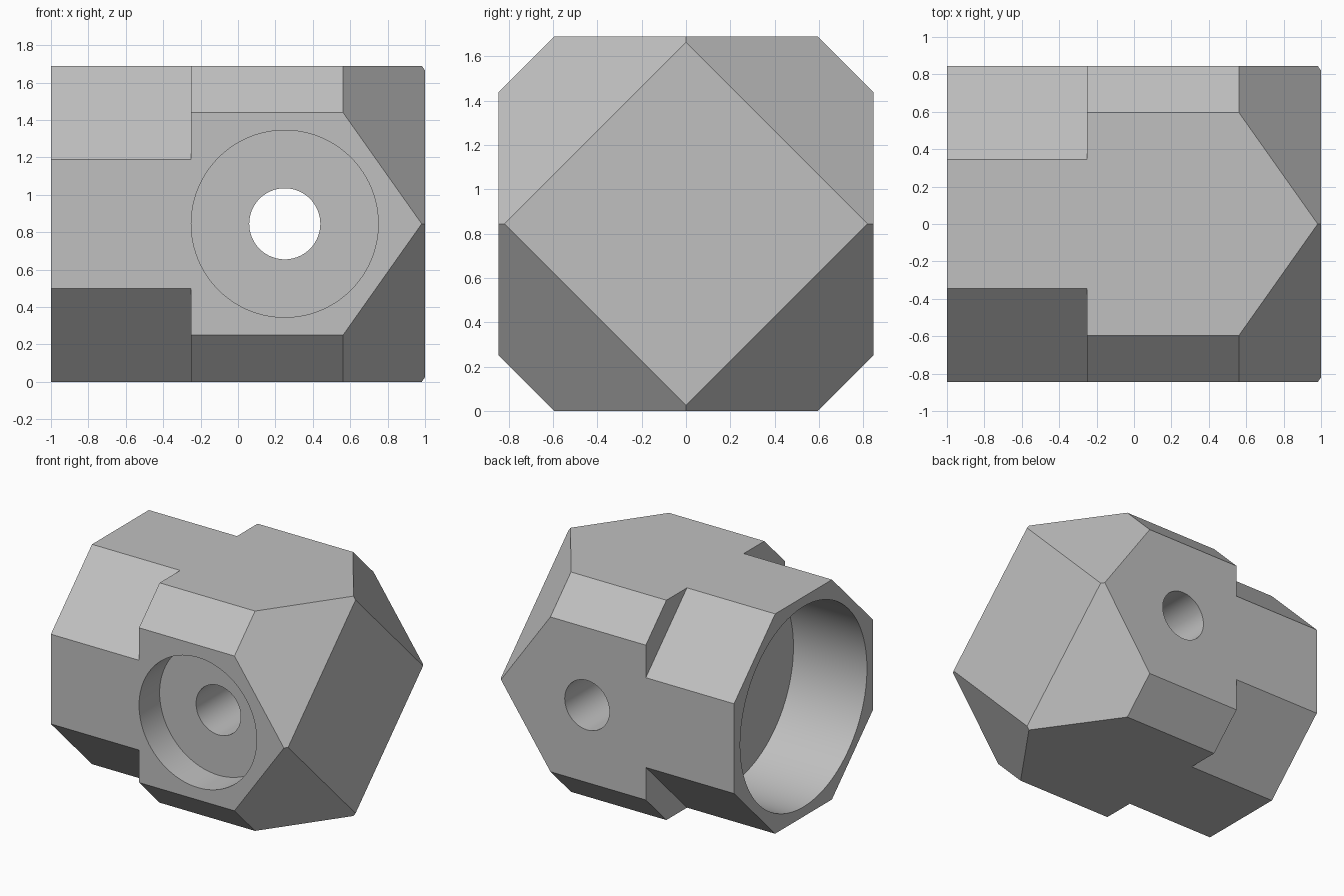
import bpy, bmesh, math
from mathutils import Matrix, Vector

cube = bpy.data.objects.get("Cube")
if cube:
    bpy.data.objects.remove(cube, do_unlink=True)

HALF = 0.845            # half of the square section
SIGNS = [(sy, sz) for sy in (-1, 1) for sz in (-1, 1)]

grey = bpy.data.materials.new("plain_grey")
grey.use_nodes = True
COLOUR = (0.53, 0.53, 0.53, 1)
grey.diffuse_color = COLOUR
grey.node_tree.nodes["Principled BSDF"].inputs["Base Color"].default_value = COLOUR


def make_object(name, bm):
    bmesh.ops.recalc_face_normals(bm, faces=bm.faces)
    mesh = bpy.data.meshes.new(name)
    bm.to_mesh(mesh)
    bm.free()
    mesh.materials.append(grey)
    obj = bpy.data.objects.new(name, mesh)
    bpy.context.collection.objects.link(obj)
    return obj


def slice_off(bm, point, normal):
    """Cut away everything beyond a plane and cap the cut."""
    geom = bm.verts[:] + bm.edges[:] + bm.faces[:]
    cut = bmesh.ops.bisect_plane(bm, geom=geom, plane_co=point, plane_no=normal, clear_outer=True)
    edges = [e for e in cut["geom_cut"] if isinstance(e, bmesh.types.BMEdge)]
    bmesh.ops.contextual_create(bm, geom=edges)


def box(size, centre, turn=0):
    bm = bmesh.new()
    bmesh.ops.create_cube(bm, size=1, matrix=Matrix.Rotation(turn, 4, "X")
                          @ Matrix.Translation(centre) @ Matrix.Diagonal((*size, 1)))
    return bm


def drill(name, radius, start, end):
    """Round cutter running from start to end."""
    start, end = Vector(start), Vector(end)
    axis = end - start
    bm = bmesh.new()
    bmesh.ops.create_cone(bm, cap_ends=True, segments=96, radius1=radius, radius2=radius,
                          depth=axis.length,
                          matrix=Matrix.Translation((start + end) / 2)
                          @ axis.to_track_quat("Z", "Y").to_matrix().to_4x4())
    return make_object(name, bm)


# Block with bevelled long edges and four sloped nose corners
bm = box((2, 2 * HALF, 2 * HALF), (0, 0, 0))
for sy, sz in SIGNS:
    slice_off(bm, (0, sy * 0.595, sz * HALF), (0, sy, sz))
for sy, sz in SIGNS:
    slice_off(bm, (1, sy * 0.82, 0), (math.sqrt(2), sy, sz))
body = make_object("socket_block", bm)

# Deeper bevels around the open end
reach = (HALF + 0.345) / math.sqrt(2)
cutters = []
for i in range(4):
    turn = math.radians(45 + 90 * i)
    cutters.append(make_object("bevel_cutter", box((1, 1.2, 0.6), (-0.75, 0, reach + 0.3), turn)))

# Large end socket, front counterbore and cross hole
cutters.append(drill("socket_cutter", 0.77, (-1.2, 0, 0), (-0.375, 0, 0)))
cutters.append(drill("counterbore_cutter", 0.5, (0.25, -1, 0), (0.25, -0.595, 0)))
cutters.append(drill("cross_hole_cutter", 0.19, (0.25, -1.1, 0), (0.25, 1.1, 0)))

bpy.context.view_layer.objects.active = body
body.select_set(True)
for cutter in cutters:
    mod = body.modifiers.new("cut", "BOOLEAN")
    mod.operation = "DIFFERENCE"
    mod.solver = "EXACT"
    mod.object = cutter
    bpy.ops.object.modifier_apply(modifier=mod.name)
    bpy.data.objects.remove(cutter, do_unlink=True)

# Stand it on the ground, smooth only the bores
body.data.transform(Matrix.Translation((0, 0, HALF)))
bpy.ops.object.select_all(action="DESELECT")
body.select_set(True)
bpy.ops.object.shade_smooth_by_angle(angle=math.radians(20))
